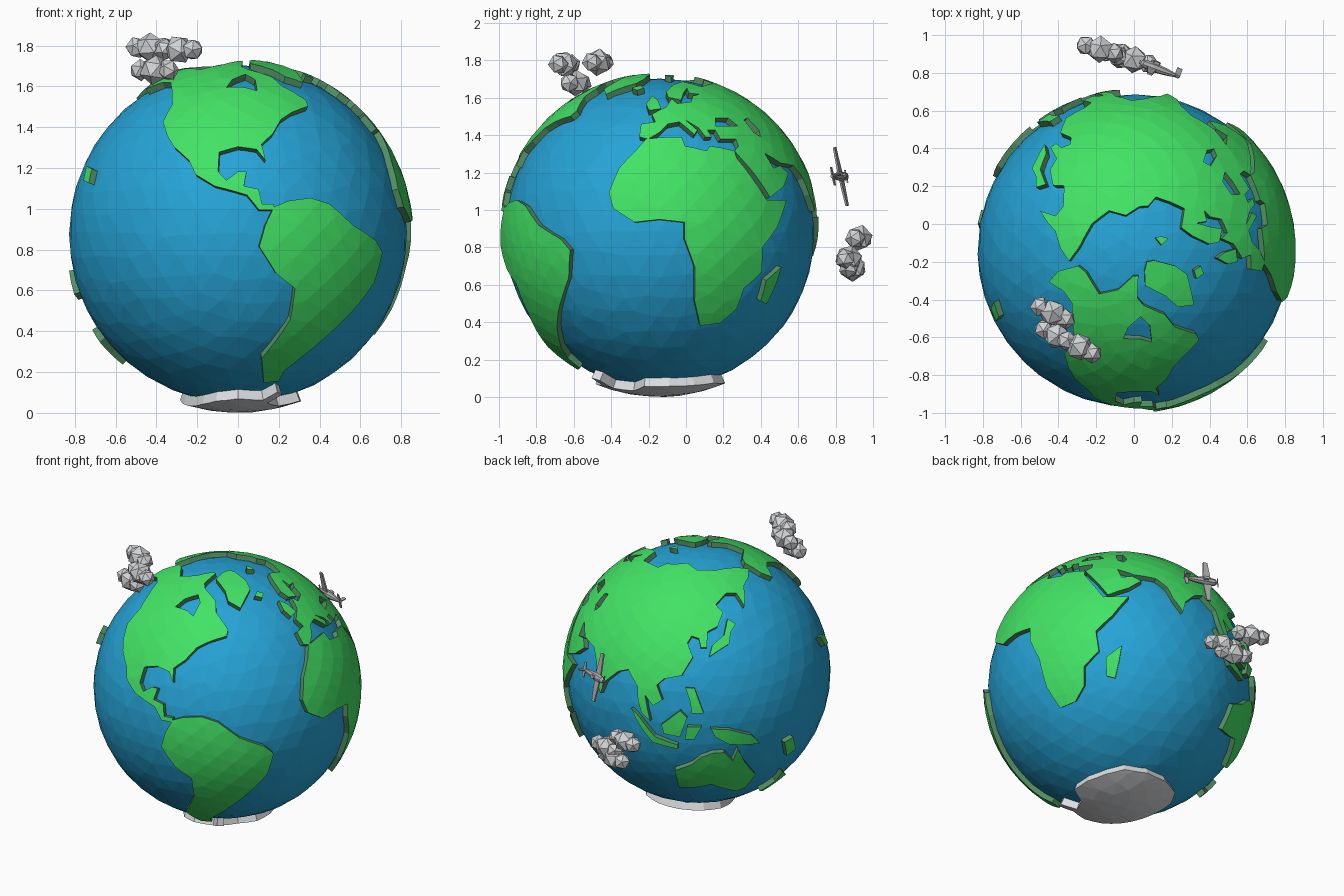
import bpy, bmesh, math, random
from mathutils import Vector, Matrix
from mathutils.geometry import delaunay_2d_cdt

cube = bpy.data.objects.get("Cube")
if cube:
    bpy.data.objects.remove(cube, do_unlink=True)

CENTRE = Vector((0, -0.142, 0.875))
OCEAN_RADIUS, LAND_RADIUS, ROOT_RADIUS = 0.828, 0.859, 0.8


def material(name, color):
    mat = bpy.data.materials.new(name)
    mat.use_nodes = True
    mat.diffuse_color = (*color, 1)
    mat.node_tree.nodes["Principled BSDF"].inputs["Base Color"].default_value = (*color, 1)
    return mat


BLUE = material("ocean_blue", (0.019, 0.37, 0.68))
GREEN = material("land_green", (0.055, 0.77, 0.13))
CLIFF = material("cliff_green", (0.09, 0.28, 0.13))
WHITE = material("ice_white", (0.72, 0.73, 0.75))
CLOUD = material("cloud_grey", (0.64, 0.65, 0.67))
METAL = material("plane_grey", (0.42, 0.42, 0.43))


def finish(bm, name, *mats):
    mesh = bpy.data.meshes.new(name)
    bm.to_mesh(mesh)
    bm.free()
    for mat in mats:
        mesh.materials.append(mat)
    obj = bpy.data.objects.new(name, mesh)
    bpy.context.collection.objects.link(obj)
    return obj


# ---- helpers for land slabs wrapped on the globe ----
def direction(lon, lat):
    lon, lat = math.radians(lon), math.radians(lat)
    return Vector((math.cos(lat) * math.cos(lon), math.cos(lat) * math.sin(lon), math.sin(lat)))


def trace(outline):
    """Directions along a closed outline, long edges split to follow the globe."""
    corners, path = [direction(*p) for p in outline], []
    for a, b in zip(corners, corners[1:] + corners[:1]):
        steps = max(1, math.ceil(a.angle(b) / 0.1))
        path += [a.lerp(b, i / steps).normalized() for i in range(steps)]
    return path


def inside(p, edges):
    hit = False
    for a, b in edges:
        if (a.y > p.y) != (b.y > p.y) and p.x < a.x + (p.y - a.y) / (b.y - a.y) * (b.x - a.x):
            hit = not hit
    return hit


def spread_points(count):
    golden = math.pi * (3 - math.sqrt(5))
    for i in range(count):
        z = 1 - (2 * i + 1) / count
        r = math.sqrt(1 - z * z)
        yield Vector((r * math.cos(golden * i), r * math.sin(golden * i), z))


def slab(name, loops, top=GREEN, side=CLIFF, radius=LAND_RADIUS):
    """Triangulate outlines (later loops are holes) in a flat map, then wrap and extrude."""
    paths = [trace(loop) for loop in loops]
    n = sum(paths[0], Vector()).normalized()
    u = n.orthogonal().normalized()
    v = n.cross(u)

    def flat(p):
        return Vector((p.dot(u), p.dot(v))) / (1 + p.dot(n))

    def wrap(q):
        s = q.length_squared
        return (2 * q.x * u + 2 * q.y * v + (1 - s) * n) / (1 + s)

    points, links = [], []
    for path in paths:
        start, size = len(points), len(path)
        points += [flat(p) for p in path]
        links += [(start + i, start + (i + 1) % size) for i in range(size)]
    edges = [(points[a], points[b]) for a, b in links]
    rim = [p for path in paths for p in path]
    for p in spread_points(900):
        if p.dot(n) > -0.3 and inside(flat(p), edges) and min((p - r).length for r in rim) > 0.045:
            points.append(flat(p))
    verts, _, tris = delaunay_2d_cdt(points, links, [], 0, 1e-6)[:3]
    bm = bmesh.new()
    made = [bm.verts.new(wrap(q) * ROOT_RADIUS) for q in verts]
    for tri in tris:
        if inside(sum((verts[i] for i in tri), Vector((0, 0))) / 3, edges):
            bm.faces.new([made[i] for i in tri])
    bmesh.ops.delete(bm, geom=[w for w in bm.verts if not w.link_faces], context="VERTS")
    grown = bmesh.ops.extrude_face_region(bm, geom=bm.faces[:])["geom"]
    for w in grown:
        if isinstance(w, bmesh.types.BMVert):
            w.co = w.co.normalized() * radius
    bm.normal_update()
    for f in bm.faces:
        f.material_index = int(abs(f.normal.dot(f.calc_center_median().normalized())) < 0.6)
    bmesh.ops.translate(bm, vec=CENTRE, verts=bm.verts)
    return finish(bm, name, top, side)


# ---- ocean ----
random.seed(4)
bm = bmesh.new()
bmesh.ops.create_icosphere(bm, subdivisions=4, radius=OCEAN_RADIUS)
for w in bm.verts:
    jitter = Vector([random.uniform(-1, 1) for _ in range(3)]) * 0.02
    w.co = CENTRE + (w.co + jitter).normalized() * OCEAN_RADIUS
finish(bm, "ocean", BLUE)

# ---- continents and islands, as longitude and latitude outlines ----
north_america = [(-78, 8), (-83, 8), (-87, 13), (-94, 15), (-98, 16), (-105, 20), (-108, 25), (-115, 30),
                 (-119, 34), (-124, 40), (-124, 48), (-131, 55), (-140, 60), (-150, 60), (-160, 56),
                 (-165, 61), (-165, 69), (-156, 71), (-129, 70), (-112, 75), (-92, 81), (-80, 81), (-86, 73),
                 (-80, 70), (-64, 64), (-62, 58), (-53, 50), (-54, 47), (-65, 44), (-71, 41), (-76, 35), (-81, 31),
                 (-80, 25), (-83, 29), (-90, 30), (-97, 28), (-97, 21), (-94, 18), (-90, 21),
                 (-87, 21), (-88, 16), (-83, 15), (-82, 10), (-78, 10)]
hudson_bay = [(-97, 57), (-94, 62), (-84, 66), (-78, 62), (-79, 55), (-86, 57)]
south_america = [(-78, 9), (-73, 11), (-65, 12), (-58, 10), (-49, 3), (-38, -2), (-34, -6), (-36, -16), (-41, -23),
                 (-46, -29), (-52, -36), (-60, -45), (-65, -51), (-65, -57), (-74, -58), (-79, -45),
                 (-70, -29), (-70, -18), (-77, -13), (-83, -4), (-81, 3)]
greenland = [(-40, 84), (-25, 82), (-20, 74), (-24, 69), (-42, 60), (-52, 64), (-55, 70), (-72, 77), (-62, 82)]
africa = [(-6, 36), (10, 37), (11, 33), (20, 31), (22, 33), (33, 31), (33, 28), (38, 20), (43, 12), (54, 12),
          (47, 2), (40, -5), (41, -14), (34, -20), (33, -28), (27, -34), (18, -35), (14, -25), (13, -12),
          (9, -2), (9, 4), (0, 5), (-9, 4), (-17, 9), (-19, 15), (-16, 24), (-10, 31)]
northern_coast = [(-9, 37), (-9, 43), (-2, 44), (-4, 48), (4, 52), (8, 57), (11, 54), (20, 55), (24, 59), (30, 60),
                  (22, 61), (24, 65), (18, 61), (14, 56), (6, 58), (5, 62), (14, 68), (26, 71), (40, 66),
                  (54, 68), (68, 69), (72, 73), (83, 74), (103, 77), (122, 73), (147, 72), (177, 70),
                  (-171, 66), (178, 63), (166, 60), (162, 56), (157, 51), (156, 58), (148, 59), (137, 54)]
southern_coast = [(141, 50), (136, 44), (130, 42), (129, 35), (126, 35), (125, 39), (121, 40), (119, 37), (122, 31),
                  (117, 23), (109, 21), (106, 18), (109, 12), (105, 9), (101, 13), (104, 2), (100, 5),
                  (98, 10), (97, 16), (91, 22), (86, 20), (80, 14), (78, 8), (74, 14), (72, 20), (67, 25), (57, 26),
                  (49, 30), (51, 24), (56, 25), (60, 22), (54, 17), (45, 13), (40, 21), (35, 28), (33, 31),
                  (36, 33), (36, 36), (28, 36), (27, 40), (23, 40), (24, 37), (21, 37), (19, 41),
                  (13, 45), (18, 40), (16, 38), (10, 44), (4, 43), (0, 39), (-5, 36)]
black_sea = [(28, 42), (30, 46), (38, 46), (41, 42), (35, 42)]
caspian_sea = [(48, 45), (52, 46), (54, 40), (52, 37), (49, 39)]
australia = [(114, -22), (115, -34), (124, -33), (131, -31), (138, -35), (146, -39), (150, -37), (153, -28),
             (146, -19), (142, -11), (140, -17), (136, -12), (131, -12), (126, -14), (122, -18)]

slab("north_america", [north_america, hudson_bay])
slab("south_america", [south_america])
slab("greenland", [greenland])
slab("africa", [africa])
slab("eurasia", [northern_coast + southern_coast, black_sea, caspian_sea])
slab("australia", [australia])

islands = {
    "madagascar": [(44, -17), (51, -12), (50, -18), (48, -26), (44, -25)],
    "britain": [(-6, 50), (1, 51), (-1, 56), (-5, 59), (-8, 54)],
    "iceland": [(-24, 65), (-18, 63), (-13, 65), (-18, 67)],
    "svalbard": [(12, 80), (20, 77), (28, 79), (32, 81)],
    "japan": [(130, 31), (136, 34), (141, 36), (143, 41), (147, 44), (143, 47), (139, 40), (132, 36)],
    "sumatra_and_java": [(95, 6), (99, 3), (106, -5), (116, -8), (116, -10), (105, -8), (100, -2)],
    "borneo": [(109, 1), (117, 8), (120, 5), (117, -4), (110, -3)],
    "sulawesi": [(119, -5), (120, 1), (126, 1), (123, -5)],
    "philippines": [(119, 18), (123, 18), (127, 7), (122, 7), (121, 13)],
    "new_guinea": [(130, 0), (138, -1), (148, -5), (152, -10), (143, -9), (138, -8), (132, -4)],
    "new_zealand": [(172, -33), (179, -38), (174, -43), (169, -48), (165, -46), (172, -40)],
    "coral_islands": [(165, -13), (170, -12), (174, -20), (169, -22)],
    "hawaii": [(-160, 23), (-154, 22), (-153, 17), (-158, 18)],
}
for name, outline in islands.items():
    slab(name, [outline])

# ---- polar ice ----
ice = [(-90, -67), (-68, -68), (-62, -62), (-56, -64), (-60, -71), (-35, -74), (-15, -69), (10, -69), (35, -68),
       (55, -66), (80, -66), (105, -66), (130, -66), (150, -68), (170, -72), (-165, -74), (-130, -72), (-110, -69)]
slab("polar_ice", [ice], WHITE, WHITE, 0.875)


# ---- clouds: rows of three faceted puffs ----
def cloud(name, rows, step):
    bm = bmesh.new()
    for row in rows:
        for k, size in ((-1, 0.055), (0, 0.074), (1, 0.055)):
            spin = Matrix.Rotation(random.uniform(0, 3), 4, Vector((k, 1, 0.5)))
            place = Matrix.Translation(Vector(row) + k * Vector(step))
            bmesh.ops.create_icosphere(bm, subdivisions=1, radius=size, matrix=place @ spin)
    finish(bm, name, CLOUD)


cloud("north_cloud", [(-0.43, -0.47, 1.79), (-0.29, -0.65, 1.78), (-0.41, -0.59, 1.68)], (0.067, -0.033, 0))
cloud("east_cloud", [(-0.18, 0.925, 0.85), (0, 0.87, 0.74), (-0.07, 0.89, 0.69)], (0.075, -0.02, 0))

# ---- airplane: local x is forward, y along the wings, z away from the globe ----
forward = Vector((-0.93, 0.35, 0)).normalized()
up = forward.cross(Vector((0, -0.24, 0.97))).normalized()
pose = Matrix((forward, up.cross(forward), up)).transposed().to_4x4()
pose.translation = (0.13, 0.82, 1.18)


def plane_box(name, at, size, tip=1):
    """Box on the airplane; tip narrows its chord toward the ends."""
    bm = bmesh.new()
    bmesh.ops.create_grid(bm, x_segments=1, y_segments=2, size=0.5)
    for w in bm.verts:
        w.co.x *= tip if abs(w.co.y) > 0.1 else 1
    top = bmesh.ops.extrude_face_region(bm, geom=bm.faces[:], use_keep_orig=True)["geom"]
    bmesh.ops.translate(bm, vec=(0, 0, 1), verts=[w for w in top if isinstance(w, bmesh.types.BMVert)])
    bmesh.ops.recalc_face_normals(bm, faces=bm.faces)
    bm.transform(pose @ Matrix.Translation(at) @ Matrix.Diagonal((*size, 1)))
    finish(bm, name, METAL)


bm = bmesh.new()
rings = [(0.1, 0.008), (0.085, 0.022), (0.03, 0.027), (-0.04, 0.02), (-0.12, 0.006)]
hoops = [[bm.verts.new((x, r * math.cos(a * math.pi / 4), r * math.sin(a * math.pi / 4))) for a in range(8)]
         for x, r in rings]
for a, b in zip(hoops, hoops[1:]):
    for i in range(8):
        bm.faces.new((a[i], a[i - 1], b[i - 1], b[i]))
bm.faces.new(hoops[0])
bm.faces.new(hoops[-1])
bmesh.ops.recalc_face_normals(bm, faces=bm.faces)
bm.transform(pose)
finish(bm, "airplane_body", METAL)
plane_box("airplane_wings", (0.035, 0, -0.01), (0.055, 0.32, 0.01), 0.5)
plane_box("airplane_tail", (-0.105, 0, 0), (0.03, 0.1, 0.006), 0.6)
plane_box("airplane_fin", (-0.105, 0, 0), (0.03, 0.006, 0.045))
plane_box("airplane_canopy", (0.02, 0, 0.02), (0.04, 0.022, 0.016), 0.7)
plane_box("propeller", (0.105, 0, -0.004), (0.004, 0.07, 0.008))
